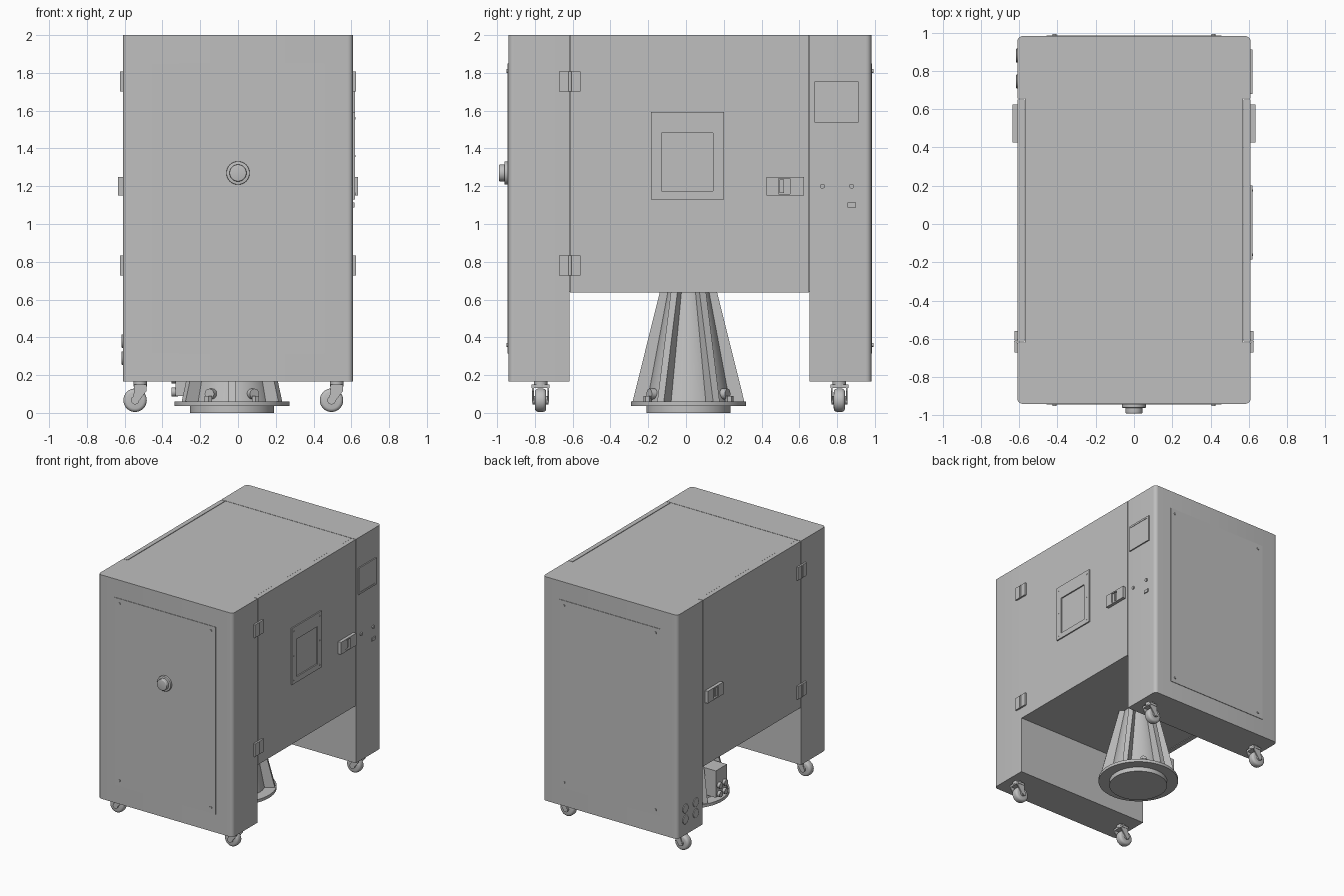
import bpy, bmesh, math
from mathutils import Vector, Matrix

if "Cube" in bpy.data.objects:
    bpy.data.objects.remove(bpy.data.objects["Cube"], do_unlink=True)

grey = bpy.data.materials.new("light grey metal")
grey.use_nodes = True
grey.diffuse_color = (0.52, 0.52, 0.52, 1)
grey.node_tree.nodes["Principled BSDF"].inputs["Base Color"].default_value = grey.diffuse_color


def finish(name, bm, smooth=False):
    bmesh.ops.recalc_face_normals(bm, faces=bm.faces[:])
    mesh = bpy.data.meshes.new(name)
    bm.to_mesh(mesh)
    bm.free()
    mesh.materials.append(grey)
    ob = bpy.data.objects.new(name, mesh)
    bpy.context.collection.objects.link(ob)
    if smooth:
        bpy.ops.object.select_all(action='DESELECT')
        ob.select_set(True)
        bpy.context.view_layer.objects.active = ob
        bpy.ops.object.shade_smooth_by_angle(angle=math.radians(35))
    return ob


def box_mesh(x, y, z):
    """Box from (min, max) ranges."""
    bm = bmesh.new()
    bmesh.ops.create_cube(bm, size=1)
    for v in bm.verts:
        for i, r in enumerate((x, y, z)):
            v.co[i] = max(r) if v.co[i] > 0 else min(r)
    return bm


def box(name, x, y, z):
    return finish(name, box_mesh(x, y, z))


def rod(name, centre, axis, r, depth, r2=None, sides=32, bevel=0):
    """Cylinder or cone around an axis; r2 is the radius at the far end."""
    bm = bmesh.new()
    bmesh.ops.create_cone(bm, cap_ends=True, segments=sides, radius1=r,
                          radius2=r if r2 is None else r2, depth=depth)
    if bevel:
        rim = [e for e in bm.edges if abs(e.verts[0].co.z - e.verts[1].co.z) < 1e-6]
        bmesh.ops.bevel(bm, geom=rim, offset=bevel, segments=3, affect='EDGES', profile=0.5)
    turn = Vector((0, 0, 1)).rotation_difference(Vector(axis)).to_matrix().to_4x4()
    bm.transform(Matrix.Translation(centre) @ turn)
    return finish(name, bm, True)


def prism(name, points, thickness, matrix):
    """Extrude an XZ outline along Y, then place it."""
    bm = bmesh.new()
    face = bm.faces.new([bm.verts.new((x, -thickness / 2, z)) for x, z in points])
    new = bmesh.ops.extrude_face_region(bm, geom=[face])["geom"]
    bmesh.ops.translate(bm, vec=(0, thickness, 0),
                        verts=[g for g in new if isinstance(g, bmesh.types.BMVert)])
    bm.transform(matrix)
    return finish(name, bm)


def framed_plate(name, side, y, z, out, hole_y, hole_z, depth):
    """Side plate with a recessed rectangle in its outer face."""
    bm = box_mesh((side * 0.605, side * out), y, z)
    face = max(bm.faces, key=lambda f: f.calc_center_median().x * side)
    inner = bmesh.ops.extrude_face_region(bm, geom=[face])["geom"]
    bm.faces.remove(face)
    top = next(g for g in inner if isinstance(g, bmesh.types.BMFace))
    bmesh.ops.inset_individual(bm, faces=[top], thickness=0.01)
    my, mz = sum(y) / 2, sum(z) / 2
    for v in top.verts:
        v.co.y = max(hole_y) if v.co.y > my else min(hole_y)
        v.co.z = max(hole_z) if v.co.z > mz else min(hole_z)
    pocket = bmesh.ops.extrude_face_region(bm, geom=[top])["geom"]
    bm.faces.remove(top)
    for g in pocket:
        if isinstance(g, bmesh.types.BMVert):
            g.co.x -= side * depth
    bmesh.ops.remove_doubles(bm, verts=bm.verts[:], dist=1e-5)
    return finish(name, bm)


# End columns with rounded outer corners
def column(name, y, outer):
    bm = box_mesh((-0.61, 0.61), y, (0.165, 2))
    edges = [e for e in bm.edges if all(abs(v.co.y - outer) < 1e-5 for v in e.verts)
             and abs(e.verts[0].co.z - e.verts[1].co.z) > 1]
    bmesh.ops.bevel(bm, geom=edges, offset=0.03, segments=6, affect='EDGES', profile=0.5)
    finish(name, bm, True)


column("front_column", (-0.94, -0.618), -0.94)
column("back_column", (0.655, 0.982), 0.982)

# Middle cabinet and side doors
box("middle_cabinet", (-0.57, 0.57), (-0.62, 0.66), (0.64, 1.998))
for side, label in ((1, "left"), (-1, "right")):
    box(label + "_door", (side * 0.573, side * 0.61), (-0.614, 0.651), (0.637, 2))

    # Hinges: two leaves and a pin
    for z in (0.78, 1.755):
        box(label + "_hinge_front_leaf", (side * 0.605, side * 0.624), (-0.672, -0.622), (z - 0.053, z + 0.053))
        box(label + "_hinge_back_leaf", (side * 0.605, side * 0.624), (-0.606, -0.558), (z - 0.053, z + 0.053))
        rod(label + "_hinge_pin", (side * 0.617, -0.614, z), (0, 0, 1), 0.009, 0.106, sides=16)

    # Door latch
    framed_plate(label + "_latch", side, (0.425, 0.625), (1.15, 1.25), 0.636,
                 (0.49, 0.55), (1.16, 1.24), 0.015)
    box(label + "_latch_paddle", (side * 0.61, side * 0.631), (0.495, 0.52), (1.165, 1.235))

# Service panels with corner screws
for label, face, out in (("front", -0.94, -1), ("back", 0.982, 1)):
    box(label + "_panel", (-0.458, 0.458), (face - out * 0.01, face + out * 0.004), (0.315, 1.85))
    for x in (-0.415, 0.415):
        for z in (0.36, 1.81):
            rod(label + "_panel_screw", (x, face + out * 0.005, z), (0, out, 0), 0.01, 0.012, sides=16)

# Push button on the front panel
rod("button_collar", (0, -0.95, 1.27), (0, -1, 0), 0.062, 0.022, bevel=0.004)
rod("button_cap", (0, -0.965, 1.27), (0, -1, 0), 0.045, 0.05, bevel=0.006)

# Window, screen and controls on the left side
framed_plate("window_frame", 1, (-0.185, 0.2), (1.13, 1.592), 0.62, (-0.13, 0.143), (1.175, 1.483), 0.012)
for y in (-0.16, 0.175):
    for z in (1.16, 1.36, 1.56):
        rod("window_screw", (0.62, y, z), (1, 0, 0), 0.006, 0.006, sides=12)
framed_plate("control_screen", 1, (0.68, 0.912), (1.538, 1.755), 0.62, (0.695, 0.897), (1.553, 1.74), 0.003)
for y in (0.722, 0.877):
    rod("control_button", (0.612, y, 1.2), (1, 0, 0), 0.013, 0.014, sides=20)
box("control_switch", (0.605, 0.618), (0.855, 0.9), (1.088, 1.114))

# Cable sockets on the right side of the back column
for y in (0.745, 0.88):
    for z in (0.29, 0.38):
        rod("cable_socket", (-0.611, y, z), (-1, 0, 0), 0.036, 0.01, bevel=0.003)

# Pedestal: base, flange, tapered core and six fins
cx, cy = -0.032, 0.013
rod("pedestal_base", (cx, cy, 0.021), (0, 0, 1), 0.222, 0.042, sides=64)
rod("pedestal_flange", (cx, cy, 0.048), (0, 0, 1), 0.305, 0.024, sides=64)
rod("pedestal_core", (cx, cy, 0.35), (0, 0, 1), 0.22, 0.59, 0.11, sides=64)
for k in range(6):
    place = Matrix.Translation((cx, cy, 0)) @ Matrix.Rotation(math.radians(30 + 60 * k), 4, 'Z')
    prism("pedestal_fin", [(0.05, 0.055), (0.297, 0.055), (0.15, 0.645), (0.05, 0.645)], 0.04, place)
for a in (60, 120, 240, 300):
    d = Vector((math.cos(math.radians(a)), math.sin(math.radians(a)), 0))
    spot = Vector((cx, cy, 0)) + d * 0.25
    rod("pedestal_bolt", spot + Vector((0, 0, 0.075)), (0, 0, 1), 0.022, 0.03, sides=6)
    rod("pedestal_bolt_pocket", spot - d * 0.03 + Vector((0, 0, 0.1)), d, 0.028, 0.04, sides=24)

# Connector box on the pedestal
box("connector_box", (-0.33, -0.18), (-0.06, 0.085), (0.09, 0.31))
for y in (-0.02, 0.045):
    for z in (0.11, 0.18):
        rod("connector_plug", (-0.335, y, z), (-1, 0, 0), 0.024, 0.035, sides=20)

# Casters, all trailing the same way
for y in (-0.77, 0.812):
    for x in (-0.545, 0.495):
        rod("caster_wheel", (x, y, 0.067), (0, 1, 0), 0.062, 0.06, bevel=0.018)
        rod("caster_hub", (x, y, 0.067), (0, 1, 0), 0.022, 0.085, sides=20)
        rod("caster_swivel", (x + 0.027, y, 0.155), (0, 0, 1), 0.036, 0.03, sides=24)
        box("caster_crown", (x - 0.005, x + 0.06), (y - 0.047, y + 0.047), (0.132, 0.15))
        arm = [(-0.02, 0.055), (0.015, 0.055), (0.06, 0.115), (0.06, 0.15), (-0.005, 0.15), (-0.005, 0.11)]
        for s in (-1, 1):
            prism("caster_fork", arm, 0.008, Matrix.Translation((x, y + s * 0.04, 0)))
